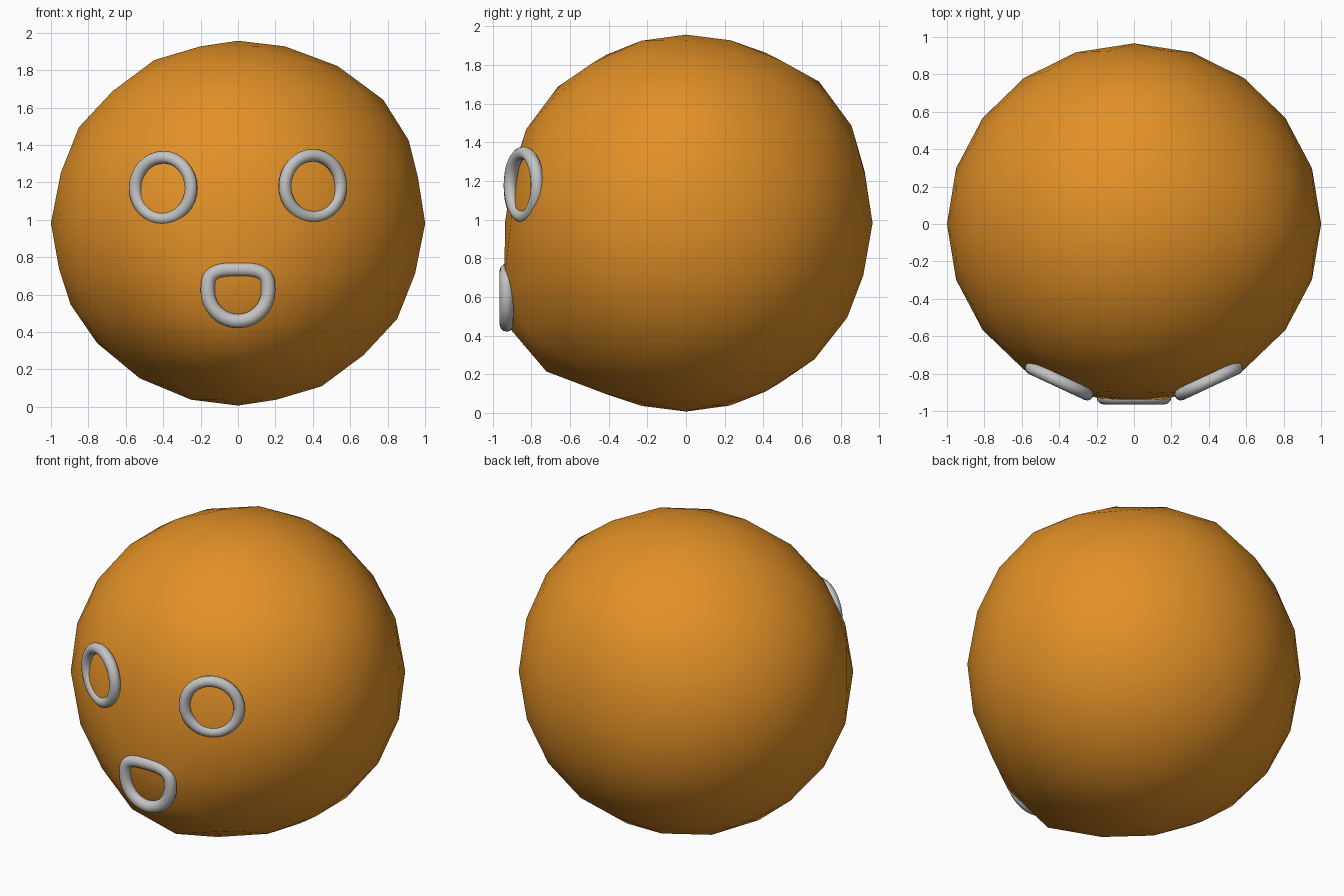
import bpy, bmesh, math
from mathutils import Vector, Matrix

if "Cube" in bpy.data.objects:
    bpy.data.objects.remove(bpy.data.objects["Cube"])


def material(name, rgb):
    m = bpy.data.materials.new(name)
    m.diffuse_color = (*rgb, 1)
    m.use_nodes = True
    m.node_tree.nodes["Principled BSDF"].inputs["Base Color"].default_value = m.diffuse_color
    return m


orange = material("orange", (0.76, 0.28, 0.02))
grey = material("light grey", (0.55, 0.55, 0.55))


def finish(bm, name, mat):
    bmesh.ops.recalc_face_normals(bm, faces=bm.faces)
    for f in bm.faces:
        f.smooth = True
    me = bpy.data.meshes.new(name)
    bm.to_mesh(me)
    bm.free()
    me.materials.append(mat)
    ob = bpy.data.objects.new(name, me)
    bpy.context.collection.objects.link(ob)
    return ob


# Head: coarse smooth-shaded ball, slightly pushed out or flattened in places
bm = bmesh.new()
bmesh.ops.create_icosphere(bm, subdivisions=3, radius=1)
bumps = [  # direction, strength, width
    (Vector((0, -0.80, -0.60)), 0.115, 0.34),   # chin
    (Vector((0, -1, 0.1)), -0.035, 0.35),       # flat face
    (Vector((0, 0.74, 0.67)), 0.04, 0.35),      # back of the crown
    (Vector((0.77, 0, 0.64)), 0.03, 0.35),      # side of the crown
]
for v in bm.verts:
    n = v.co.normalized()
    k = 1 + sum(s * math.exp(-((n - d.normalized()).length / w) ** 2)
                for d, s, w in bumps)
    v.co = Vector((n.x * k, n.y * k * 0.965, n.z * k * 0.975 + 0.982))
finish(bm, "head", orange)


# Rings: a round tube swept along a closed outline in the xz plane
def ring(name, outline, minor, depth, centre, turn, steps=32, sides=12):
    bm = bmesh.new()
    pts = [Vector(outline(2 * math.pi * i / steps)) for i in range(steps)]
    loops = []
    for i, p in enumerate(pts):
        t = (pts((i + 1) % steps) if callable(pts) else pts[(i + 1) % steps]) - pts[i - 1]
        out = Vector((t.z, 0, -t.x)).normalized()
        loops.append([bm.verts.new(p + out * minor * math.cos(a) + Vector((0, depth * math.sin(a), 0)))
                      for a in (2 * math.pi * j / sides for j in range(sides))])
    for i in range(steps):
        a, b = loops[i], loops[(i + 1) % steps]
        for j in range(sides):
            k = (j + 1) % sides
            bm.faces.new((a[j], b[j], b[k], a[k]))
    bm.transform(Matrix.Translation(centre) @ Matrix.Rotation(turn, 4, 'Z'))
    finish(bm, name, grey)


def eye_outline(a):
    return (0.165 * math.cos(a), 0, 0.165 * math.sin(a))


def mouth_outline(a):
    c, s = math.cos(a), math.sin(a)
    if s > 0:  # squared-off upper lip
        return (0.162 * math.copysign(abs(c) ** 0.6, c), 0, 0.115 * s ** 0.6)
    return (0.162 * c, 0, 0.162 * s)


for side, name, z in ((-1, "left_eye_ring", 1.17), (1, "right_eye_ring", 1.18)):
    ring(name, eye_outline, 0.034, 0.034, (side * 0.4, -0.84, z), side * math.radians(25))
ring("mouth_ring", mouth_outline, 0.038, 0.037, (0, -0.928, 0.62), 0)
